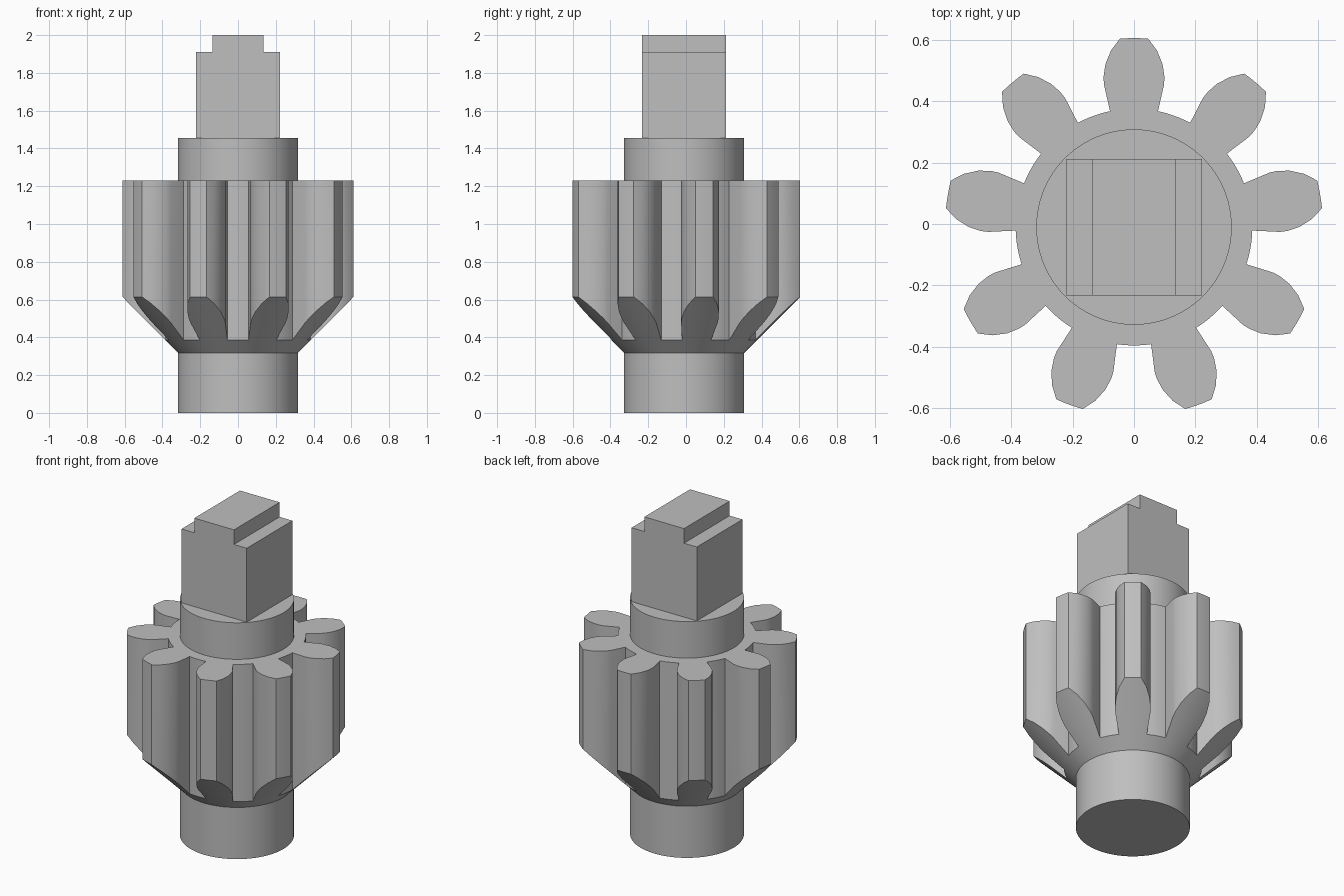
import bpy, bmesh, math

if "Cube" in bpy.data.objects:
    bpy.data.objects.remove(bpy.data.objects["Cube"], do_unlink=True)

AXIS_Y = -0.01
TEETH = 9
ROOT_R, SHAFT_R = 0.385, 0.318
GEAR_TOP, COLLAR_TOP = 1.23, 1.455
STEPS = 6

steel = bpy.data.materials.new("plain grey")
steel.use_nodes = True
grey = (0.52, 0.52, 0.52, 1)
steel.diffuse_color = grey
steel.node_tree.nodes["Principled BSDF"].inputs["Base Color"].default_value = grey


def finish(bm, name, smooth=True):
    bmesh.ops.recalc_face_normals(bm, faces=bm.faces)
    mesh = bpy.data.meshes.new(name)
    bm.to_mesh(mesh)
    bm.free()
    obj = bpy.data.objects.new(name, mesh)
    bpy.context.collection.objects.link(obj)
    obj.location.y = AXIS_Y
    mesh.materials.append(steel)
    if smooth:
        bpy.ops.object.select_all(action='DESELECT')
        obj.select_set(True)
        bpy.context.view_layer.objects.active = obj
        bpy.ops.object.shade_smooth_by_angle(angle=math.radians(25))
    return obj


def patch(bm, levels, centre):
    """Flat grid between arcs given as (radius, half angle)."""
    rows = []
    for r, half in levels:
        angles = [centre + half * (2 * i / STEPS - 1) for i in range(STEPS + 1)]
        rows.append([bm.verts.new((r * math.cos(a), r * math.sin(a), 0)) for a in angles])
    for a, b in zip(rows, rows[1:]):
        for i in range(STEPS):
            bm.faces.new((a[i], b[i], b[i + 1], a[i + 1]))


# Gear: tooth flank as (half width, distance from axis), root to tip
flank = [(0.078, 0.377), (0.098, 0.465), (0.099, 0.49),
         (0.093, 0.53), (0.075, 0.574), (0.046, 0.613)]
tooth = [(math.hypot(w, d), math.atan2(w, d)) for w, d in flank]
inner_r = SHAFT_R - 0.002
pitch = math.tau / TEETH
root_half = tooth[0][1]
bm = bmesh.new()
for k in range(TEETH):
    a = math.pi / 2 + k * pitch
    gap_half = pitch / 2 - root_half
    patch(bm, [(inner_r, root_half)] + tooth, a)
    patch(bm, [(inner_r, gap_half), (ROOT_R, gap_half)], a + pitch / 2)
bmesh.ops.remove_doubles(bm, verts=bm.verts, dist=0.0005)

# Raise the top; the underside follows a 45 degree cone
lower = list(bm.verts)
ext = bmesh.ops.extrude_face_region(bm, geom=list(bm.faces), use_keep_orig=True)
for v in ext["geom"]:
    if isinstance(v, bmesh.types.BMVert):
        v.co.z = GEAR_TOP
for v in lower:
    v.co.z = math.hypot(v.co.x, v.co.y)
inner = [f for f in bm.faces
         if all(math.hypot(v.co.x, v.co.y) < inner_r + 0.001 for v in f.verts)]
bmesh.ops.delete(bm, geom=inner, context='FACES')
finish(bm, "pinion_gear")

# Round shaft running through the gear
bm = bmesh.new()
bmesh.ops.create_cone(bm, cap_ends=True, segments=96, radius1=SHAFT_R,
                      radius2=SHAFT_R, depth=COLLAR_TOP)
bmesh.ops.translate(bm, verts=bm.verts, vec=(0, 0, COLLAR_TOP / 2))
finish(bm, "round_shaft")

# Square shank with a stepped tongue on top
half, tongue, shoulder = 0.222, 0.135, 1.91
side = [(half, COLLAR_TOP), (half, shoulder), (tongue, shoulder), (tongue, 2.0)]
outline = side + [(-x, z) for x, z in reversed(side)]
bm = bmesh.new()
face = bm.faces.new([bm.verts.new((x, -half, z)) for x, z in outline])
ext = bmesh.ops.extrude_face_region(bm, geom=[face], use_keep_orig=True)
bmesh.ops.translate(bm, vec=(0, 2 * half, 0),
                    verts=[v for v in ext["geom"] if isinstance(v, bmesh.types.BMVert)])
finish(bm, "square_shank", smooth=False)
